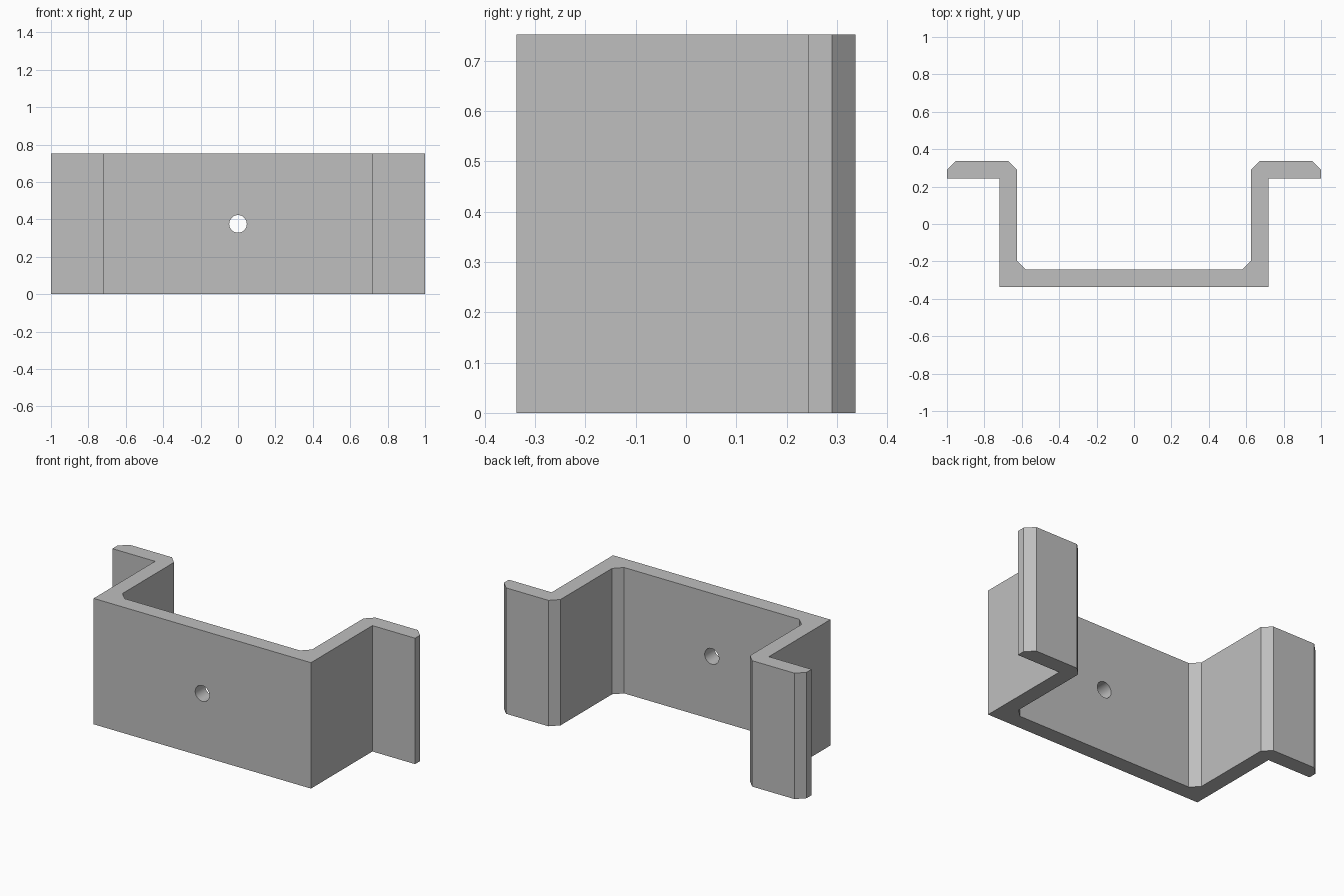
import bpy, bmesh, math

cube = bpy.data.objects.get("Cube")
if cube:
    bpy.data.objects.remove(cube, do_unlink=True)

HEIGHT = 0.752
FRONT = -0.337
HOLE_RADIUS = 0.047

grey = bpy.data.materials.new("plain grey")
grey.use_nodes = True
colour = (0.52, 0.52, 0.52, 1)
grey.diffuse_color = colour
grey.node_tree.nodes["Principled BSDF"].inputs["Base Color"].default_value = colour

# Bracket: half of the hat-shaped profile, mirrored and extruded upwards
half = [(0.718, FRONT), (0.718, 0.243), (1, 0.243), (1, 0.29), (0.953, 0.337),
        (0.673, 0.337), (0.626, 0.29), (0.626, -0.196), (0.579, -0.243)]
profile = half + [(-x, y) for x, y in reversed(half)]

bm = bmesh.new()
base = bm.faces.new([bm.verts.new((x, y, 0)) for x, y in profile])
top = bmesh.ops.extrude_face_region(bm, geom=[base])["geom"]
bmesh.ops.translate(bm, vec=(0, 0, HEIGHT),
                    verts=[v for v in top if isinstance(v, bmesh.types.BMVert)])
bmesh.ops.recalc_face_normals(bm, faces=bm.faces)
mesh = bpy.data.meshes.new("bracket")
bm.to_mesh(mesh)
bm.free()
mesh.materials.append(grey)
bracket = bpy.data.objects.new("bracket", mesh)
bpy.context.collection.objects.link(bracket)

# Screw hole through the middle of the front plate
bpy.ops.mesh.primitive_cylinder_add(vertices=48, radius=HOLE_RADIUS, depth=0.3,
                                    location=(0, -0.29, HEIGHT / 2),
                                    rotation=(math.pi / 2, 0, 0))
cutter = bpy.context.object
cutter.name = "hole_cutter"
cutter.data.materials.append(grey)

hole = bracket.modifiers.new("screw hole", "BOOLEAN")
hole.operation = "DIFFERENCE"
hole.solver = "EXACT"
hole.object = cutter
bpy.ops.object.select_all(action="DESELECT")
bracket.select_set(True)
bpy.context.view_layer.objects.active = bracket
bpy.ops.object.modifier_apply(modifier=hole.name)
bpy.data.objects.remove(cutter, do_unlink=True)

bpy.ops.object.shade_smooth_by_angle(angle=math.radians(30))
